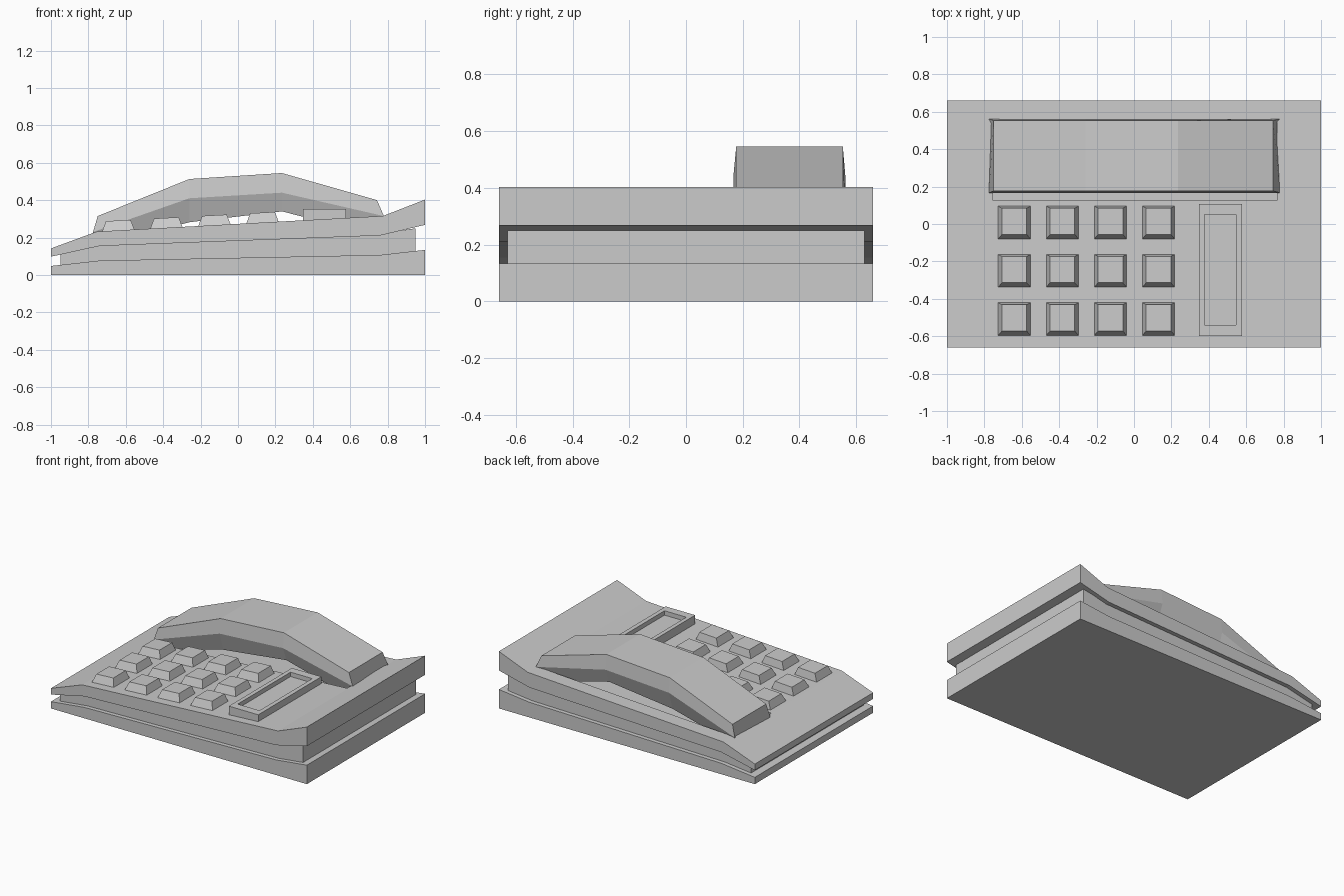
import bpy, bmesh

if "Cube" in bpy.data.objects:
    bpy.data.objects.remove(bpy.data.objects["Cube"])

def make(name, verts, faces):
    me = bpy.data.meshes.new(name)
    bm = bmesh.new()
    vs = [bm.verts.new(v) for v in verts]
    for f in faces:
        bm.faces.new([vs[i] for i in f])
    bmesh.ops.recalc_face_normals(bm, faces=bm.faces)
    bm.to_mesh(me)
    bm.free()
    ob = bpy.data.objects.new(name, me)
    bpy.context.collection.objects.link(ob)
    return ob

def loft(name, rings):
    """Closed rings of equal length, joined and capped."""
    n = len(rings[0])
    verts = [p for r in rings for p in r]
    faces = [list(range(n)), list(range(len(verts) - n, len(verts)))]
    for k in range(len(rings) - 1):
        for i in range(n):
            j = (i + 1) % n
            faces.append([k*n + i, k*n + j, (k+1)*n + j, (k+1)*n + i])
    return make(name, verts, faces)

def prism(name, profile, y0, y1):
    return loft(name, [[(x, y, z) for x, z in profile] for y in (y0, y1)])

def cut(ob, cutter):
    cutter.hide_render = True
    cutter.hide_viewport = False
    m = ob.modifiers.new("cut", 'BOOLEAN')
    m.operation = 'DIFFERENCE'
    m.solver = 'EXACT'
    m.object = cutter
    bpy.context.view_layer.objects.active = ob
    bpy.ops.object.modifier_apply(modifier=m.name)
    bpy.data.objects.remove(cutter)

def deck(x):
    """Height of the sloping top face."""
    return 0.232 + (x + 0.755) * 0.0835 / 1.53

# lower base plate, inset core and upper shell
prism("base_plate", [(-1, 0), (1, 0), (1, .134), (.76, .107), (-.74, .077), (-1, .048)], -.66, .66)
prism("core", [(-.95, .03), (.95, .08), (.95, .25), (.76, .22), (-.74, .165), (-.95, .115)], -.63, .63)
shell = prism("upper_shell", [(-1, .098), (-.74, .155), (.76, .211), (1, .268), (1, .403),
                              (.775, deck(.775)), (-.755, deck(-.755)), (-1, .142)], -.66, .66)

# shallow cradle under the handset
cut(shell, prism("cradle_cutter", [(-.755, .19), (.765, .272), (.765, .6), (-.755, .6)], .125, .555))

# handset: arched, with sides that turn inward below a crease
rings = []
for xt, zt, xm, zm, zb in [(-.75, .315, -.775, .23, .15), (-.26, .513, -.26, .41, .282),
                           (.235, .545, .235, .44, .34), (.743, .40, .78, .315, .2)]:
    rings.append([(xt, .177, zt), (xt, .553, zt), (xm, .562, zm),
                  (xm, .522, zb), (xm, .206, zb), (xm, .167, zm)])
loft("handset", rings)

# keypad: four columns by three rows of tapered keys
for c in range(4):
    for r in range(3):
        x, y = -.64 + .257 * c, .008 - .258 * r
        levels = []
        for x0, x1, y0, y1, h in [(-.086, .086, -.087, .087, -.02), (-.086, .086, -.087, .087, 0),
                                  (-.066, .066, -.064, .077, .053)]:
            levels.append([(x + a, y + b, deck(x + a) + h)
                           for a, b in ((x0, y0), (x1, y0), (x1, y1), (x0, y1))])
        loft(f"key_{c + 1}_{r + 1}", levels)

# label tray with a sunken middle
tray = prism("label_tray", [(.347, .26), (.577, .26), (.577, .353), (.347, .353)], -.598, .107)
cut(tray, prism("tray_cutter", [(.376, .322), (.546, .322), (.546, .5), (.376, .5)], -.54, .05))
